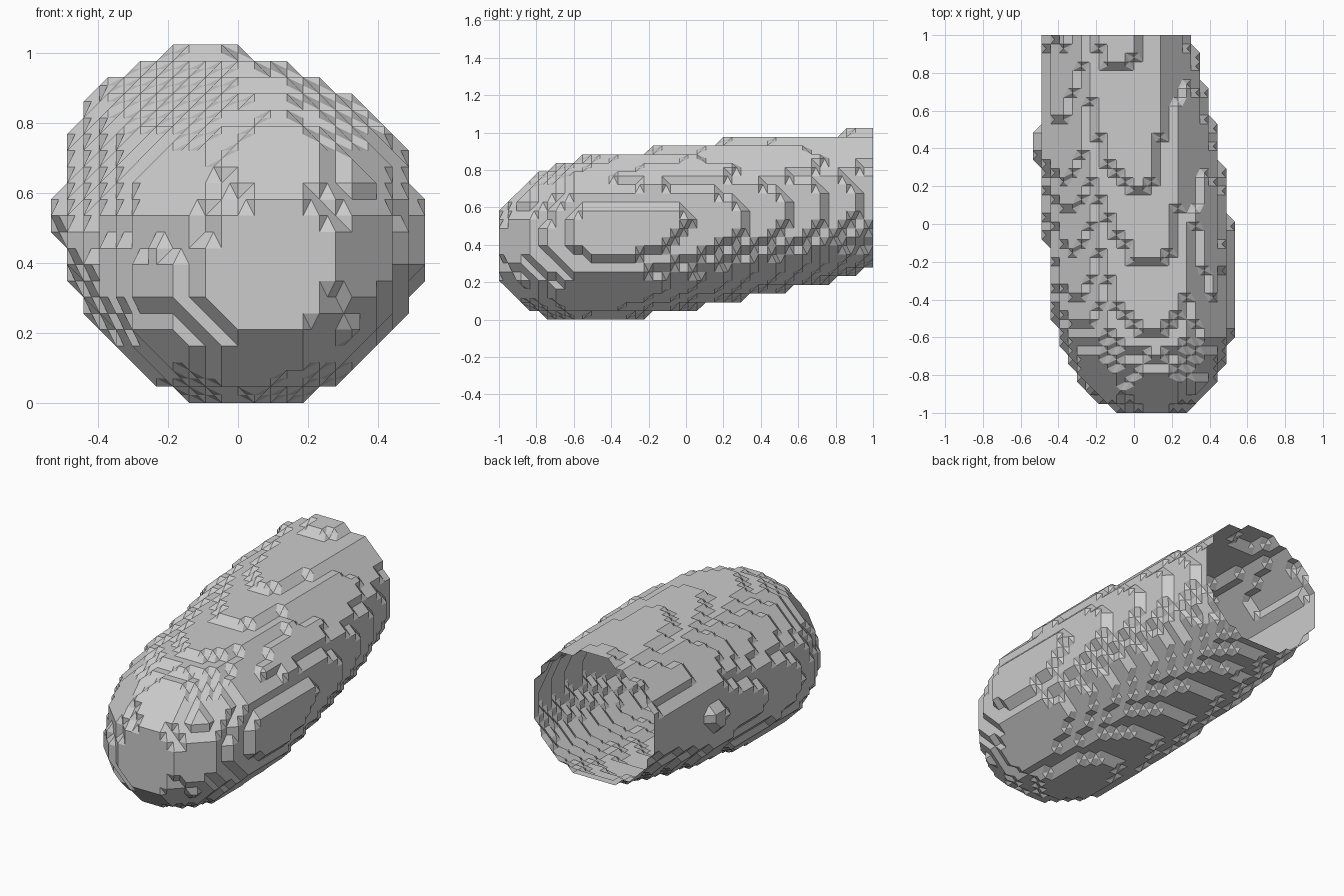
import bpy
import bmesh
from itertools import product
from math import radians
from mathutils import Vector, noise

cube = bpy.data.objects.get("Cube")
if cube:
    bpy.data.objects.remove(cube, do_unlink=True)

# Grid resolution of the blocky capsule: the tube runs along y, open at the back
COUNT = (23, 43, 22)
STEP = Vector((1.07 / 23, 2 / 42.5, 1.024 / 22))
ORIGIN = Vector((-0.535, -1, 0)) + STEP / 2

# Tube sections from front to back: y, left edge, right edge, bottom, top
SECTIONS = [
    (-1, -0.07, 0.26, 0.2, 0.57),
    (-0.95, -0.17, 0.35, 0.15, 0.64),
    (-0.87, -0.26, 0.42, 0.08, 0.72),
    (-0.78, -0.32, 0.46, 0.03, 0.78),
    (-0.6, -0.4, 0.52, 0, 0.855),
    (-0.4, -0.44, 0.535, 0, 0.89),
    (-0.1, -0.465, 0.525, 0.035, 0.92),
    (0.2, -0.49, 0.485, 0.09, 0.955),
    (0.4, -0.52, 0.45, 0.13, 0.97),
    (0.7, -0.495, 0.39, 0.19, 0.99),
    (1, -0.485, 0.3, 0.27, 1.02),
]


def section_at(y):
    for a, b in zip(SECTIONS, SECTIONS[1:]):
        if y <= b[0]:
            t = (y - a[0]) / (b[0] - a[0])
            return [p + (q - p) * t for p, q in zip(a[1:], b[1:])]
    return SECTIONS[-1][1:]


def position(index):
    return ORIGIN + Vector(c * s for c, s in zip(index, STEP))


def is_solid(index):
    """Rounded section, leaning to one side at the front, slightly uneven."""
    p = position(index)
    left, right, low, high = section_at(p.y)
    u = (2 * p.x - left - right) / (right - left)
    v = (2 * p.z - low - high) / (high - low)
    lean = 0.1 * (1 - p.y) * u * v
    return abs(u) ** 2.1 + abs(v) ** 2.1 - lean < 1 + 0.02 * noise.noise(p * 5)


solid = {i for i in product(*map(range, COUNT)) if is_solid(i)}


def cell_faces(cell):
    """The six sides of a grid cell, corners counter-clockwise from outside."""
    for axis, side in product(range(3), (0, 1)):
        ring = []
        for du, dv in ((0, 0), (1, 0), (1, 1), (0, 1)):
            corner = list(cell)
            corner[axis] += side
            corner[(axis + 1) % 3] += du
            corner[(axis + 2) % 3] += dv
            ring.append(tuple(corner))
        yield ring if side else ring[::-1]


def cell_loops(cell):
    """Closed surface loops through the midpoints of the crossed cell edges."""
    follow = {}
    for ring in cell_faces(cell):
        crossings = []
        for a, b in zip(ring, ring[1:] + ring[:1]):
            if (a in solid) != (b in solid):
                mid = tuple((p + q) / 2 for p, q in zip(a, b))
                crossings.append((b in solid, mid))
        for n, (enters, mid) in enumerate(crossings):
            if enters:
                follow[mid] = crossings[(n + 1) % len(crossings)][1]
    while follow:
        start, nxt = follow.popitem()
        loop = [start]
        while nxt != start:
            loop.append(nxt)
            nxt = follow.pop(nxt)
        yield loop


# Stepped shell: closed rounded nose, single wall, open rear
bm = bmesh.new()
verts = {}
cells = product(range(-1, COUNT[0]), range(-1, COUNT[1] - 1), range(-1, COUNT[2]))
for cell in cells:
    for loop in cell_loops(cell):
        for key in loop:
            if key not in verts:
                verts[key] = bm.verts.new(position(key))
        bm.faces.new([verts[key] for key in loop])

# Merge the flat steps into clean facets
bmesh.ops.triangulate(bm, faces=bm.faces[:])
bmesh.ops.dissolve_limit(bm, angle_limit=radians(1), verts=bm.verts[:], edges=bm.edges[:])

mesh = bpy.data.meshes.new("stepped_capsule_shell")
bm.to_mesh(mesh)
bm.free()
shell = bpy.data.objects.new("stepped_capsule_shell", mesh)
bpy.context.collection.objects.link(shell)
